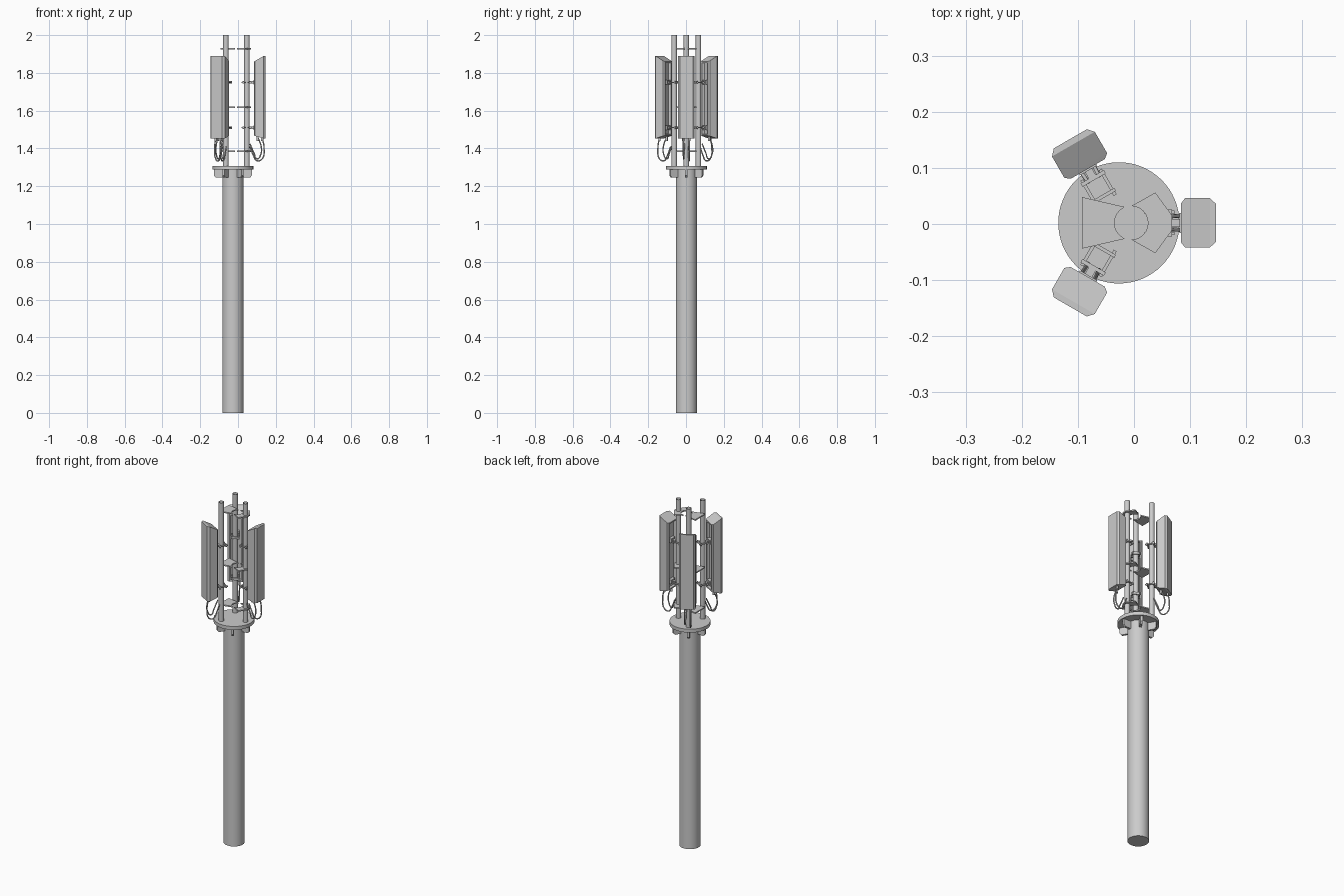
import bpy, bmesh
from math import radians, cos, sin, pi
from mathutils import Matrix, Vector

if "Cube" in bpy.data.objects:
    bpy.data.objects.remove(bpy.data.objects["Cube"])

AXIS = Matrix.Translation((-0.027, 0.002, 0))


def turn(deg):
    return AXIS @ Matrix.Rotation(radians(deg), 4, 'Z')


def finish(name, bm, mat, smooth=False):
    bmesh.ops.recalc_face_normals(bm, faces=bm.faces)
    me = bpy.data.meshes.new(name)
    bm.to_mesh(me)
    bm.free()
    me.transform(mat)
    ob = bpy.data.objects.new(name, me)
    bpy.context.collection.objects.link(ob)
    if smooth:
        bpy.context.view_layer.objects.active = ob
        ob.select_set(True)
        bpy.ops.object.shade_smooth_by_angle(angle=radians(35))
        ob.select_set(False)
    return ob


def add_box(bm, x0, x1, y0, y1, z0, z1):
    m = Matrix.Translation(((x0 + x1) / 2, (y0 + y1) / 2, (z0 + z1) / 2)) @ \
        Matrix.Diagonal((x1 - x0, y1 - y0, z1 - z0, 1))
    bmesh.ops.create_cube(bm, size=1, matrix=m)


def cylinder(name, r, z0, z1, mat, caps=True, seg=32):
    bm = bmesh.new()
    bmesh.ops.create_cone(bm, cap_ends=caps, segments=seg, radius1=r, radius2=r,
                          depth=z1 - z0, matrix=Matrix.Translation((0, 0, (z0 + z1) / 2)))
    return finish(name, bm, mat, True)


def prism(name, pts, direction, mat):
    bm = bmesh.new()
    f = bm.faces.new([bm.verts.new(p) for p in pts])
    ext = bmesh.ops.extrude_face_region(bm, geom=[f])
    verts = [v for v in ext['geom'] if isinstance(v, bmesh.types.BMVert)]
    bmesh.ops.translate(bm, verts=verts, vec=direction)
    return finish(name, bm, mat)


# Main column and top flange
cylinder("column", 0.056, 0, 1.29, AXIS, seg=48)
cylinder("flange", 0.108, 1.288, 1.308, AXIS, seg=64)

# Gussets under the flange
for i in range(6):
    prism("gusset", [(0.053, -0.006, 1.289), (0.1, -0.006, 1.289),
                     (0.1, -0.006, 1.256), (0.09, -0.006, 1.245), (0.053, -0.006, 1.245)],
          (0, 0.012, 0), turn(60 * i))


# Spreader plates with a round hole, tying the three pipes together
def spreader(z):
    outline = [(0.03, 0.0), (0.095, 0.012), (0.095, 0.014), (0.065, 0.055), (0.024, 0.027),
               (0.004, 0.024), (-0.066, 0.046), (-0.066, 0.0)]
    hole = [(0.022 + 0.03 * cos(pi * k / 12), 0.03 * sin(pi * k / 12)) for k in range(13)]
    # right half wraps the hole, left half is a wedge
    right = [(0.052, 0), (0.095, 0), (0.095, 0.013), (0.065, 0.054), (0.024, 0.031)] + \
        [hole[k] for k in range(6, 0, -1)]
    left = [(-0.008, 0), (-0.066, 0), (-0.066, 0.046), (0.01, 0.0285)] + \
        [hole[k] for k in range(8, 12)]
    for s in (1, -1):
        for pts in (right, left):
            prism("spreader_plate", [(x, y * s, z) for x, y in pts], (0, 0, 0.007), AXIS)


for z in (1.382, 1.615, 1.925):
    spreader(z)


# Panel antenna: chamfered body with a shorter, recessed back
def panel(mat):
    xi, xo = 0.111, 0.173
    half = [(xi, 0.035), (xi + 0.007, 0.044), (xo - 0.011, 0.044), (xo, 0.034)]
    ring = half + [(x, -y) for x, y in reversed(half)]
    bm = bmesh.new()
    rows = []
    for a, b in ((1.468, 1.453), (1.86, 1.889)):
        rows.append([bm.verts.new((x, y, a + (b - a) * min(1, (x - xi) / 0.05)))
                     for x, y in ring])
    n = len(ring)
    for i in range(n):
        j = (i + 1) % n
        f = bm.faces.new((rows[0][i], rows[0][j], rows[1][j], rows[1][i]))
        if i == n - 1:
            back = f
    for row in rows:
        # cap strips between mirrored points
        for i in range(3):
            bm.faces.new((row[i], row[i + 1], row[n - 2 - i], row[n - 1 - i]))
    bmesh.ops.recalc_face_normals(bm, faces=bm.faces)
    bmesh.ops.inset_region(bm, faces=[back], thickness=0.01, depth=0)
    bmesh.ops.inset_region(bm, faces=[back], thickness=0.002, depth=-0.014)
    finish("antenna_panel", bm, mat)


def bracket(mat, z):
    bm = bmesh.new()
    h = 0.007
    # clamp jaws either side of the pipe
    add_box(bm, 0.052, 0.058, -0.024, 0.024, z - h, z + h)
    add_box(bm, 0.088, 0.095, -0.024, 0.024, z - h, z + h)
    # clamp bolts
    for s in (1, -1):
        add_box(bm, 0.046, 0.099, s * 0.019 - 0.003, s * 0.019 + 0.003, z - 0.003, z + 0.003)
    # arm to the panel
    add_box(bm, 0.094, 0.126, -0.007, 0.007, z - 0.006, z + 0.006)
    add_box(bm, 0.108, 0.126, -0.018, 0.018, z - 0.012, z + 0.012)
    finish("clamp_bracket", bm, mat)


def cable(mat, y, pts):
    cu = bpy.data.curves.new("cable", 'CURVE')
    cu.dimensions = '3D'
    cu.bevel_depth = 0.0035
    cu.bevel_resolution = 2
    cu.resolution_u = 5
    sp = cu.splines.new('BEZIER')
    sp.bezier_points.add(len(pts) - 1)
    for bp, (x, z, t) in zip(sp.bezier_points, pts):
        bp.co = mat @ Vector((x, y * t, z))
        bp.handle_left_type = bp.handle_right_type = 'AUTO'
    ob = bpy.data.objects.new("cable", cu)
    bpy.context.collection.objects.link(ob)


# Three sectors: pipe, panel, brackets, cables
for a in (0, 120, 240):
    m = turn(a)
    cylinder("mounting_pipe", 0.0145, 1.3, 2.0, m @ Matrix.Translation((0.074, 0, 0)), caps=False, seg=24)
    panel(m)
    for z in (1.51, 1.75):
        bracket(m, z)
    cable(m, 0.016, [(0.155, 1.46, 1), (0.165, 1.40, 1), (0.155, 1.345, 1),
                     (0.128, 1.335, 0.9), (0.108, 1.365, 0.8), (0.09, 1.41, 0.7)])
    cable(m, -0.016, [(0.13, 1.462, 1), (0.15, 1.41, 1), (0.148, 1.37, 1),
                      (0.128, 1.345, 0.9), (0.112, 1.375, 0.8), (0.09, 1.425, 0.7)])
    for x, y in ((0.155, 0.016), (0.13, -0.016)):
        cylinder("cable_connector", 0.006, 1.44, 1.462, m @ Matrix.Translation((x, y, 0)), seg=12)
